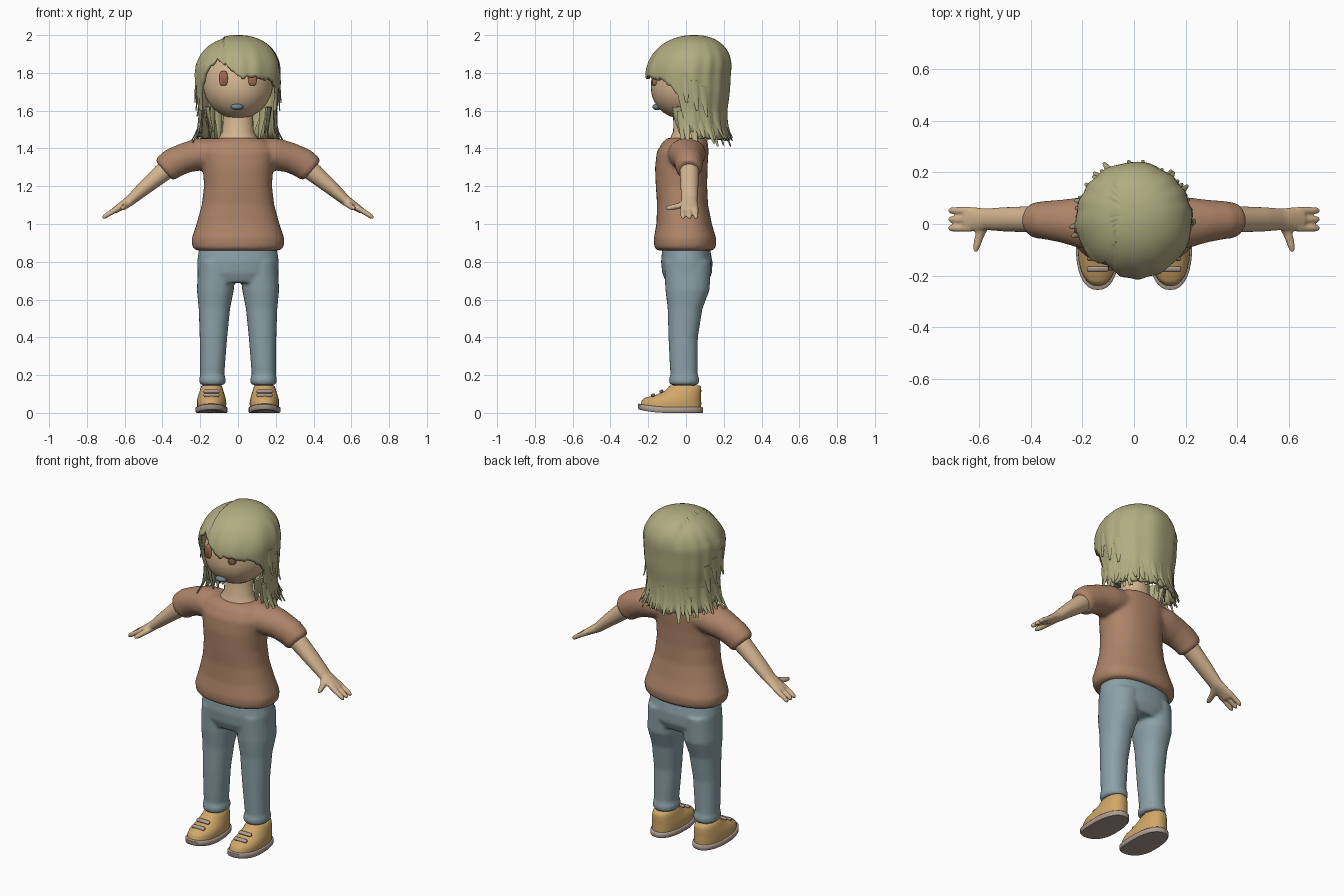
import bpy, bmesh, math, random
from mathutils import Vector

random.seed(4)
if "Cube" in bpy.data.objects:
    bpy.data.objects.remove(bpy.data.objects["Cube"])
X, Y, Z = Vector((1, 0, 0)), Vector((0, 1, 0)), Vector((0, 0, 1))


def material(name, color):
    m = bpy.data.materials.new(name)
    m.use_nodes = True
    m.diffuse_color = (*color, 1)
    bsdf = m.node_tree.nodes["Principled BSDF"]
    bsdf.inputs["Base Color"].default_value = (*color, 1)
    bsdf.inputs["Roughness"].default_value = 0.8
    return m


SKIN = material("skin", (.66, .46, .28))
HAIR = material("ash_blond", (.44, .42, .22))
SHIRT = material("brown_cloth", (.42, .23, .14))
DENIM = material("blue_grey_cloth", (.26, .36, .39))
LEATHER = material("tan_leather", (.64, .39, .14))
SOLE = material("pale_rubber", (.43, .34, .29))
EYE = material("eye_brown", (.34, .15, .08))
LIP = material("lip_blue_grey", (.17, .24, .28))


def tube(bm, stations, side=X, axis=None, n=24, p=2.0):
    """Loft through (x, y, z, half width, half depth); p above 2 squares the section."""
    pts = [Vector(s[:3]) for s in stations]
    rings = []
    for i, s in enumerate(stations):
        d = axis or (pts[min(i + 1, len(pts) - 1)] - pts[max(i - 1, 0)]).normalized()
        u = (side - d * side.dot(d)).normalized()
        v = d.cross(u)
        ring = []
        for k in range(n):
            c, q = math.cos(math.tau * k / n), math.sin(math.tau * k / n)
            a = math.copysign(abs(c) ** (2 / p), c) * s[3]
            b = math.copysign(abs(q) ** (2 / p), q) * s[4]
            ring.append(bm.verts.new(pts[i] + u * a + v * b))
        rings.append(ring)
    faces = [bm.faces.new((r[k], r[(k + 1) % n], t[(k + 1) % n], t[k]))
             for r, t in zip(rings, rings[1:]) for k in range(n)]
    faces += [bm.faces.new(rings[0][::-1]), bm.faces.new(rings[-1])]
    bmesh.ops.recalc_face_normals(bm, faces=faces)


def finish(name, bm, mat, mirror=False, voxel=0, smooth=4, angle=50):
    mesh = bpy.data.meshes.new(name)
    bm.to_mesh(mesh)
    bm.free()
    mesh.materials.append(mat)
    ob = bpy.data.objects.new(name, mesh)
    bpy.context.collection.objects.link(ob)
    bpy.ops.object.select_all(action='DESELECT')
    ob.select_set(True)
    bpy.context.view_layer.objects.active = ob
    bpy.ops.object.shade_smooth_by_angle(angle=math.radians(angle))
    if voxel:
        r = ob.modifiers.new("fuse", 'REMESH')
        r.mode, r.voxel_size, r.use_smooth_shade = 'VOXEL', voxel, True
        s = ob.modifiers.new("soften", 'SMOOTH')
        s.factor, s.iterations = 0.5, smooth
    if mirror:
        ob.modifiers.new("mirror", 'MIRROR').use_mirror_merge = False
    return ob


def lerp_table(table, t):
    for (a, va), (b, vb) in zip(table, table[1:]):
        if a <= t <= b:
            return va + (vb - va) * (t - a) / (b - a)
    return table[0][1] if t < table[0][0] else table[-1][1]


# Shirt: torso and two short sleeves fused together
bm = bmesh.new()
torso = [(.86, .225, -.005, .15), (.88, .242, -.005, .163), (.92, .246, -.005, .166),
         (1, .22, -.01, .147), (1.1, .192, -.018, .135), (1.2, .18, -.024, .136),
         (1.3, .186, -.025, .139), (1.38, .2, -.018, .137), (1.43, .18, -.005, .122),
         (1.455, .12, 0, .1)]
tube(bm, [(0, cy, z, a, b) for z, a, cy, b in torso], axis=Z, n=40, p=2.3)
for s in (-1, 1):
    tube(bm, [(.08 * s, 0, 1.38, .1, .075), (.2 * s, .005, 1.37, .1, .086),
              (.28 * s, .012, 1.35, .083, .08), (.345 * s, .015, 1.322, .074, .08),
              (.378 * s, .015, 1.295, .07, .077), (.392 * s, .015, 1.283, .06, .066)], side=Y)
finish("shirt", bm, SHIRT, voxel=.011)

# Trousers: pelvis and two legs fused together
bm = bmesh.new()
tube(bm, [(0, 0, .88, .205, .125), (0, .004, .8, .216, .136), (0, .006, .74, .214, .132),
          (0, .005, .69, .19, .11)], axis=Z, n=40, p=2.3)
leg = [(.8, .11, .1, .008, .125), (.65, .12, .098, .008, .117), (.55, .125, .083, -.005, .092),
       (.4, .13, .073, -.015, .078), (.25, .135, .066, -.012, .074), (.2, .137, .064, -.01, .072),
       (.185, .135, .07, -.01, .08), (.16, .135, .07, -.01, .08), (.148, .135, .06, -.01, .07)]
for s in (-1, 1):
    tube(bm, [(x * s, cy, z, a, b) for z, x, a, cy, b in leg], axis=Z, p=2.2)
finish("trousers", bm, DENIM, voxel=.01, smooth=3)

# Arms with hand, three fingers and thumb
bm = bmesh.new()
tube(bm, [(.3, .015, 1.34, .052, .052), (.4, .018, 1.272, .051, .05), (.5, .018, 1.187, .047, .038),
          (.57, .018, 1.125, .042, .028), (.61, .018, 1.1, .046, .022),
          (.655, .018, 1.07, .046, .017)], side=Y)
for y in (-.016, .018, .052):
    tube(bm, [(.63, y, 1.087, .015, .015), (.69, y, 1.05, .014, .014),
              (.71, y, 1.036, .012, .012), (.718, y, 1.031, .005, .005)], side=Y, n=12)
tube(bm, [(.57, .01, 1.115, .02, .02), (.595, -.04, 1.095, .018, .016),
          (.61, -.09, 1.085, .014, .014), (.613, -.108, 1.085, .007, .007)], n=12)
finish("arms", bm, SKIN, mirror=True, voxel=.007, smooth=2)

# Neck and ankles
bm = bmesh.new()
tube(bm, [(0, .005, 1.42, .125, .1), (0, .005, 1.452, .105, .09), (0, .008, 1.49, .083, .076),
          (0, .01, 1.62, .078, .074)], axis=Z)
finish("neck", bm, SKIN)
bm = bmesh.new()
tube(bm, [(.138, -.008, .1, .05, .058), (.138, -.008, .19, .05, .056)], axis=Z)
finish("ankles", bm, SKIN, mirror=True)

# Head
bm = bmesh.new()
bmesh.ops.create_uvsphere(bm, u_segments=40, v_segments=24, radius=.185)
for v in bm.verts:
    v.co = v.co * (1 + .05 * max(0, -v.co.y) * max(0, -v.co.z) / .017) + Vector((0, 0, 1.743))
finish("head", bm, SKIN)

# Eyes and mouth
bm = bmesh.new()
tube(bm, [(.077, -.14, 1.771, .023, .039), (.077, -.175, 1.771, .023, .039),
          (.077, -.18, 1.771, .018, .034)], axis=-Y, p=3)
finish("eyes", bm, EYE, mirror=True)
bm = bmesh.new()
bmesh.ops.create_uvsphere(bm, u_segments=20, v_segments=12, radius=1)
for v in bm.verts:
    v.co = Vector((v.co.x * .034 - .005, v.co.y * .026 - .152, v.co.z * .017 + 1.62))
finish("mouth", bm, LIP)


# Shoes: sole, upper and two straps
def lift_toe(bm):
    for v in bm.verts:
        v.co.z += .018 * (max(0, -.1 - v.co.y) / .15) ** 2


bm = bmesh.new()
tube(bm, [(.14, -.082, 0, .08, .168), (.14, -.082, .006, .085, .173), (.14, -.082, .026, .085, .173),
          (.14, -.082, .031, .08, .168)], axis=Z, n=36, p=2.3)
lift_toe(bm)
finish("soles", bm, SOLE, mirror=True)
bm = bmesh.new()
tube(bm, [(.14, -.08, .026, .077, .16), (.14, -.077, .05, .078, .158), (.14, -.07, .068, .077, .15),
          (.14, -.042, .09, .071, .122), (.14, -.014, .118, .062, .095), (.14, -.006, .14, .056, .084),
          (.14, -.006, .145, .05, .078)], axis=Z, n=36, p=2.3)
lift_toe(bm)
finish("shoe_uppers", bm, LEATHER, mirror=True)
bm = bmesh.new()
for y, z in ((-.175, .094), (-.13, .114)):
    tube(bm, [(.098, y, z, .006, .004), (.104, y, z, .011, .008), (.176, y, z, .011, .008),
              (.182, y, z, .006, .004)], side=Vector((0, 1, .45)), axis=X, n=12, p=3)
finish("shoe_straps", bm, SOLE, mirror=True)

# Hair shell: a dome whose lower edge follows the parting, fringe and nape
edge = [(-180, 1.45), (-110, 1.46), (-88, 1.5), (-80, 1.57), (-68, 1.7), (-50, 1.81),
        (-33, 1.89), (-15, 1.84), (0, 1.785), (8, 1.765), (14, 1.785), (45, 1.765), (62, 1.74),
        (75, 1.68), (82, 1.56), (90, 1.5), (110, 1.46), (180, 1.45)]
width = [(1.4, .235), (1.45, .222), (1.5, .208), (1.6, .206), (1.7, .22), (1.8, .225)]


def hair_point(deg, z, grow=0.0):
    t = max(0, (z - 1.8) / .2)
    r = .225 * max(0, 1 - t ** 2.2) ** (1 / 2.2) if t else lerp_table(width, z)
    th = math.radians(deg)
    r *= 1 + .012 * math.sin(th * 13 + 2 * math.sin(th * 3)) * min(1, (2 - z) / .15)
    r += grow
    return Vector((r * math.sin(th), .012 + .03 * t - r * math.cos(th), z))


bm = bmesh.new()
COLS, ROWS = 120, 26
grid = []
for i in range(COLS):
    deg = -180 + 360 * i / COLS
    low = lerp_table(edge, deg) + random.uniform(-.008, .008)
    col = []
    for j in range(ROWS + 1):
        co = hair_point(deg, 2 - (2 - low) * (j / ROWS) ** 2)
        if co.x < -.075 and co.z > 1.85:
            co.z -= .01
        col.append(bm.verts.new(co))
    grid.append(col)
for i in range(COLS):
    a, b = grid[i], grid[(i + 1) % COLS]
    for j in range(ROWS):
        bm.faces.new((a[j], a[j + 1], b[j + 1], b[j]))
bmesh.ops.remove_doubles(bm, verts=bm.verts[:], dist=.0005)
bmesh.ops.recalc_face_normals(bm, faces=bm.faces[:])
shell = finish("hair_shell", bm, HAIR)
thick = shell.modifiers.new("thickness", 'SOLIDIFY')
thick.thickness, thick.offset = .018, -1

# Hair locks: flat pointed strands flicking out around the sides and nape
bm = bmesh.new()


def lock(deg, top, tip, flick, inset, wide):
    th = math.radians(deg)
    stations = []
    for k in range(6):
        t = k / 5
        co = hair_point(deg + 4 * t, top + (tip - top) * t, flick * t * t - inset)
        stations.append((*co, wide * (1 - .75 * t ** 2), .007 * (1 - .6 * t)))
    tube(bm, stations, side=Vector((math.cos(th), math.sin(th), 0)), n=8)


for i in range(34):
    deg = 80 + 200 * i / 33 + random.uniform(-3, 3)
    deg = deg - 360 if deg > 180 else deg
    lock(deg, 1.6, random.uniform(1.405, 1.46), random.uniform(.0, .03), .006, .022)
for i in range(16):
    deg = 70 + 220 * i / 15
    deg = deg - 360 if deg > 180 else deg
    lock(deg, 1.62, random.uniform(1.44, 1.49), -.03, .035, .026)
for s in (-1, 1):
    for k, z in enumerate((1.72, 1.68, 1.65)):
        lock(s * (84 + 14 * k), z + .08, z - .08, .022, .003, .022)
finish("hair_locks", bm, HAIR)
